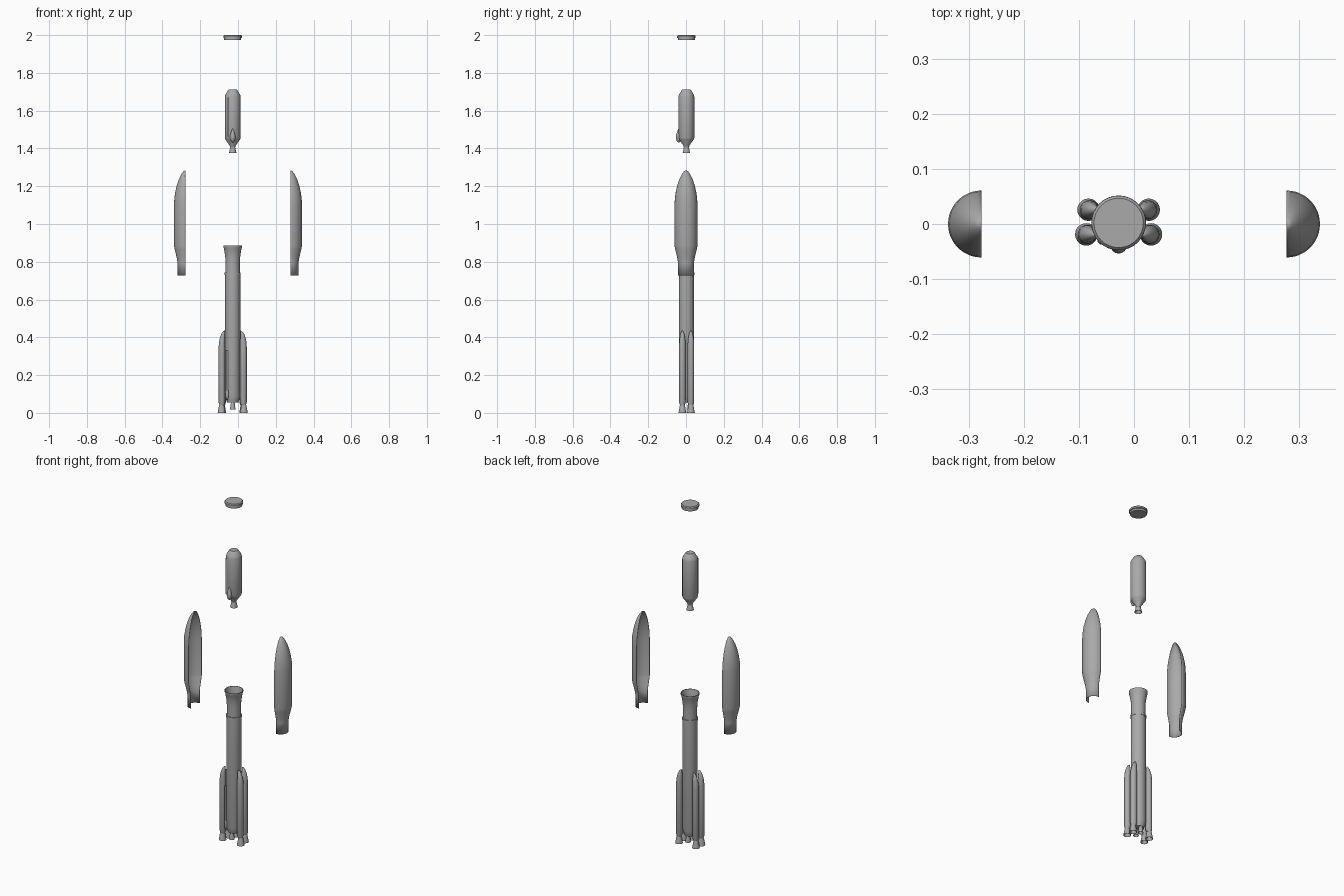
import bpy, bmesh
from math import radians, pi
from mathutils import Vector, Matrix

if "Cube" in bpy.data.objects:
    bpy.data.objects.remove(bpy.data.objects["Cube"], do_unlink=True)

grey = bpy.data.materials.new("mid_grey")
grey.use_nodes = True
tone = (0.4, 0.4, 0.4, 1)
grey.diffuse_color = tone
grey.node_tree.nodes["Principled BSDF"].inputs["Base Color"].default_value = tone

CX, CY = -0.028, 0.002   # main axis of the rocket


def finish(name, bm, loc=(0, 0, 0), angle=35):
    bmesh.ops.remove_doubles(bm, verts=bm.verts, dist=1e-5)
    bmesh.ops.recalc_face_normals(bm, faces=bm.faces)
    mesh = bpy.data.meshes.new(name)
    bm.to_mesh(mesh)
    bm.free()
    ob = bpy.data.objects.new(name, mesh)
    ob.location = loc
    mesh.materials.append(grey)
    bpy.context.collection.objects.link(ob)
    bpy.ops.object.select_all(action='DESELECT')
    ob.select_set(True)
    bpy.context.view_layer.objects.active = ob
    bpy.ops.object.shade_smooth_by_angle(angle=radians(angle))
    return ob


def lathe(name, profile, x=CX, y=CY, seg=32, start=0, sweep=2 * pi, lean=None):
    """Spin (radius, z) points about z; lean may shift points sideways."""
    bm = bmesh.new()
    vs = [bm.verts.new((r, 0, z)) for r, z in profile]
    es = [bm.edges.new(pair) for pair in zip(vs, vs[1:])]
    bmesh.ops.rotate(bm, verts=vs, matrix=Matrix.Rotation(start, 3, 'Z'))
    bmesh.ops.spin(bm, geom=vs + es, axis=(0, 0, 1), cent=(0, 0, 0),
                   angle=sweep, steps=seg)
    if lean:
        for v in bm.verts:
            v.co.x += lean(v.co)
    return finish(name, bm, (x, y, 0))


def box(name, centre, size):
    bm = bmesh.new()
    bmesh.ops.create_cube(bm, size=1)
    bmesh.ops.scale(bm, vec=Vector(size), verts=bm.verts)
    return finish(name, bm, centre)


def nozzle(name, x, y, top, bottom, r_top, r_bottom):
    h = top - bottom
    return lathe(name, [(0, top), (r_top, top), (r_top * 0.6 + r_bottom * 0.4, top - h * 0.35),
                        (r_bottom, bottom), (r_bottom * 0.9, bottom),
                        (r_top * 0.7, top - h * 0.4), (0, top - h * 0.4)], x, y, 20)


# First stage: core, joint ring and open flared adapter
lathe("core_stage", [(0, 0.055), (0.03, 0.055), (0.035, 0.07), (0.04, 0.09),
                     (0.04, 0.735), (0, 0.735)])
lathe("joint_ring", [(0, 0.73), (0.0425, 0.73), (0.0425, 0.742), (0, 0.742)])
lathe("flared_adapter", [(0, 0.74), (0.038, 0.74), (0.038, 0.80), (0.04, 0.83),
                         (0.047, 0.872), (0.05, 0.878), (0.05, 0.887), (0.047, 0.887),
                         (0.044, 0.872), (0.037, 0.83), (0.035, 0.79), (0, 0.79)])
for side, tag in ((-1, "front"), (1, "back")):
    nozzle("core_nozzle_" + tag, CX, CY + side * 0.019, 0.065, 0.018, 0.008, 0.015)

# Raceway with a small fairing at its foot
box("core_raceway", (CX - 0.03, CY - 0.031, 0.215), (0.009, 0.01, 0.23))
lathe("raceway_foot", [(0, 0.065), (0.006, 0.075), (0.009, 0.095), (0.007, 0.12), (0, 0.145)],
      CX - 0.03, CY - 0.031, 12)

# Strap-on boosters with noses leaning against the core
R = 0.0175
NOSE = [(R, 0.35), (0.0165, 0.375), (0.014, 0.398), (0.0095, 0.42), (0.004, 0.433), (0, 0.436)]
for side, tag in ((-1, "right"), (1, "left")):
    for dx, y, place in ((0.053, 0.026, "back"), (0.057, -0.019, "front")):
        x = CX + side * dx

        def lean(co, s=side):
            if co.z <= 0.35:
                return 0
            return -s * (R - co.xy.length) * 0.85

        lathe(f"booster_{place}_{tag}", [(0, 0.04), (0.012, 0.04), (R, 0.055)] + NOSE,
              x, y, 20, lean=lean)
        nozzle(f"booster_nozzle_{place}_{tag}", x + side * 0.002, y, 0.05, 0, 0.011, 0.0205)

# Payload fairing: two separated half shells
SHELL = [(0.041, 0.727), (0.041, 0.795), (0.045, 0.82), (0.056, 0.865), (0.06, 0.885),
         (0.06, 1.1), (0.058, 1.135), (0.053, 1.17), (0.045, 1.205),
         (0.034, 1.238), (0.021, 1.264), (0.01, 1.278), (0, 1.284)]
for side, tag in ((-1, "right"), (1, "left")):
    half = lathe("fairing_half_" + tag, SHELL, side * 0.278, 0, 24, -side * pi / 2, pi)
    mod = half.modifiers.new("wall", 'SOLIDIFY')
    mod.thickness = 0.002
    mod.offset = 0

# Upper stage
lathe("upper_stage", [(0, 1.405), (0.014, 1.405), (0.016, 1.415), (0.039, 1.448),
                      (0.042, 1.456), (0.042, 1.675), (0.039, 1.685),
                      (0.025, 1.708), (0.022, 1.711), (0, 1.711)])
nozzle("upper_nozzle", CX, CY, 1.415, 1.375, 0.01, 0.02)
lathe("upper_pod", [(0, 1.43), (0.009, 1.437), (0.015, 1.455), (0.013, 1.472),
                    (0.006, 1.495), (0, 1.507)], CX, CY - 0.041, 16)
box("upper_raceway", (CX - 0.021, CY - 0.037, 1.565), (0.007, 0.008, 0.21))

# Payload adapter cap
lathe("adapter_cap", [(0, 1.973), (0.045, 1.973), (0.045, 1.984), (0.0495, 1.986),
                      (0.0495, 1.995), (0.045, 2.0), (0, 2.0)])
